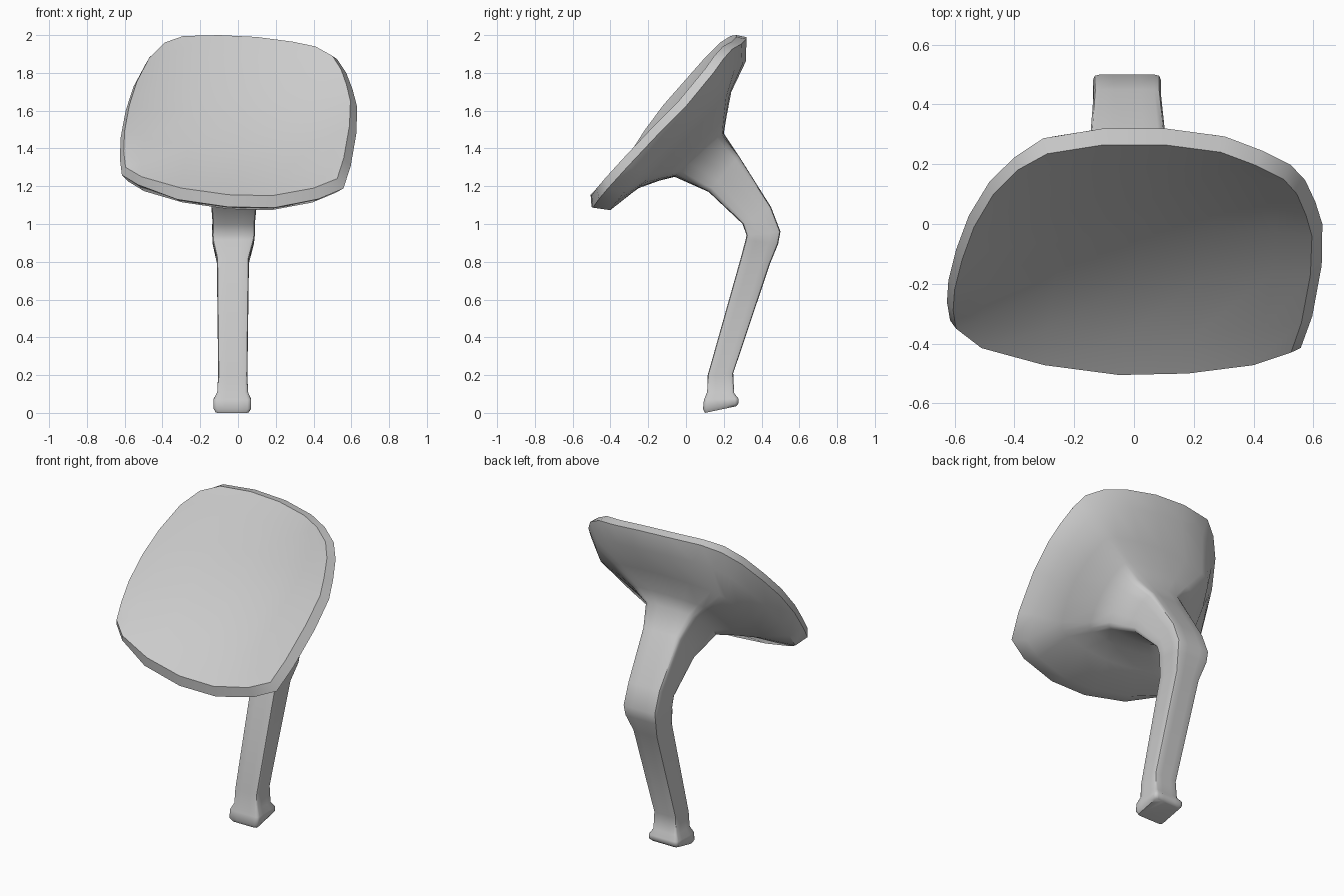
import bpy
from math import sin, pi
from mathutils import Vector

if "Cube" in bpy.data.objects:
    bpy.data.objects.remove(bpy.data.objects["Cube"])

# Front edge of the tilted dish, six points per side, starting at lower left
OUTLINE = [Vector(p) for p in (
    (-.595, -.35, 1.30), (-.51, -.415, 1.25), (-.30, -.472, 1.19),
    (-.05, -.505, 1.155), (.18, -.50, 1.15), (.40, -.472, 1.19),
    (.525, -.43, 1.24), (.56, -.33, 1.35), (.59, -.17, 1.52),
    (.595, -.04, 1.65), (.575, .03, 1.735), (.545, .10, 1.82),
    (.50, .15, 1.89), (.41, .195, 1.94), (.29, .24, 1.965),
    (.10, .265, 1.99), (-.10, .265, 2.0), (-.29, .235, 1.995),
    (-.39, .18, 1.96), (-.47, .10, 1.88), (-.535, -.01, 1.755),
    (-.575, -.12, 1.63), (-.60, -.22, 1.495), (-.605, -.29, 1.385))]
N = len(OUTLINE)
S = N // 4
CENTRE = Vector((0, -.12, 1.575))
BACK = Vector((0, .745, -.667))


def dish_ring(grow, depth, tilt=0.0):
    """Dish outline pushed back and grown in its plane, more at the bottom by tilt."""
    ring = []
    for i, p in enumerate(OUTLINE):
        g = grow + tilt * (CENTRE.z - p.z) / .42
        if g > 0 and (i < 2 or i >= 18):   # tighter left side
            g *= .55
        ring.append(p + (p - CENTRE).normalized() * g + BACK * depth)
    return ring


# Unit rounded square matching the outline's point order
STOPS = (-1, -.8, -.4, 0, .4, .8)
SQUARE = []
for turn in range(4):
    for t in STOPS:
        u, v = (t, -1) if t != -1 else (-.95, -.95)
        for _ in range(turn):
            u, v = -v, u
        SQUARE.append(Vector((u, v)))


def section(front, back, x0, x1, roundness=0.0):
    """Cross-section between a front and a back (y, z) point."""
    ring = []
    for p in SQUARE:
        q = p.lerp(p.normalized(), roundness)
        yz = Vector(front).lerp(Vector(back), (q.y + 1) / 2)
        ring.append(Vector(((x0 + x1) / 2 + q.x * (x1 - x0) / 2, yz.x, yz.y)))
    return ring


def add_part(name, verts, faces, angle):
    mesh = bpy.data.meshes.new(name)
    mesh.from_pydata(verts, [], faces)
    ob = bpy.data.objects.new(name, mesh)
    bpy.context.collection.objects.link(ob)
    bpy.ops.object.select_all(action='DESELECT')
    ob.select_set(True)
    bpy.context.view_layer.objects.active = ob
    bpy.ops.object.shade_smooth_by_angle(angle=angle)


def loft(name, rings, angle):
    """Skin closed rings in order and cap the last one."""
    verts = [v for ring in rings for v in ring]
    faces = []
    for r in range(len(rings) - 1):
        for i in range(N):
            j = (i + 1) % N
            faces.append((r * N + i, (r + 1) * N + i, (r + 1) * N + j, r * N + j))
    last = (len(rings) - 1) * N
    faces.append(tuple(last + i for i in reversed(range(N))))
    add_part(name, verts, faces, angle)


def hollow_patch(name, depth):
    """Blend the four outline sides into a grid, sunk deepest below the middle."""
    bottom = [OUTLINE[i] for i in range(S + 1)]
    right = [OUTLINE[S + i] for i in range(S + 1)]
    top = [OUTLINE[3 * S - i] for i in range(S + 1)]
    left = [OUTLINE[(N - i) % N] for i in range(S + 1)]
    verts, faces = [], []
    for j in range(S + 1):
        for i in range(S + 1):
            u, v = (STOPS + (1,))[i] / 2 + .5, (STOPS + (1,))[j] / 2 + .5
            p = (bottom[i].lerp(top[i], v) + left[j].lerp(right[j], u)
                 - bottom[0].lerp(bottom[S], u).lerp(top[0].lerp(top[S], u), v))
            if 0 < i < S and 0 < j < S:
                p = p + BACK * depth * sin(pi * u) ** .6 * sin(pi * v ** .7)
            verts.append(p)
    for j in range(S):
        for i in range(S):
            a = j * (S + 1) + i
            faces.append((a, a + 1, a + S + 2, a + S + 1))
    add_part(name, verts, faces, .75)


# Gently hollow front face
hollow_patch("dish_face", .075)

# Rim, flared back, bent neck, stalk and foot
loft("dish_back_and_stalk", [
    dish_ring(0, 0),
    dish_ring(.037, .047, .008),
    dish_ring(-.035, .125, .025),
    section((-.25, 1.19), (.24, 1.70), -.45, .43, .5),
    section((-.14, 1.23), (.215, 1.57), -.30, .27, .4),
    section((-.06, 1.25), (.20, 1.48), -.20, .17, .3),
    section((.12, 1.17), (.28, 1.36), -.15, .11, .05),
    section((.30, 1.00), (.45, 1.09), -.135, .09),
    section((.32, .94), (.50, .96), -.137, .09),
    section((.315, .915), (.488, .895), -.135, .085),
    section((.29, .82), (.445, .79), -.112, .058),
    section((.115, .20), (.25, .21), -.105, .05),
    section((.112, .11), (.255, .105), -.11, .053),
    section((.095, .07), (.278, .075), -.13, .07),
    section((.09, .02), (.278, .05), -.13, .07),
    section((.10, .0), (.265, .035), -.118, .058),
], .85)
